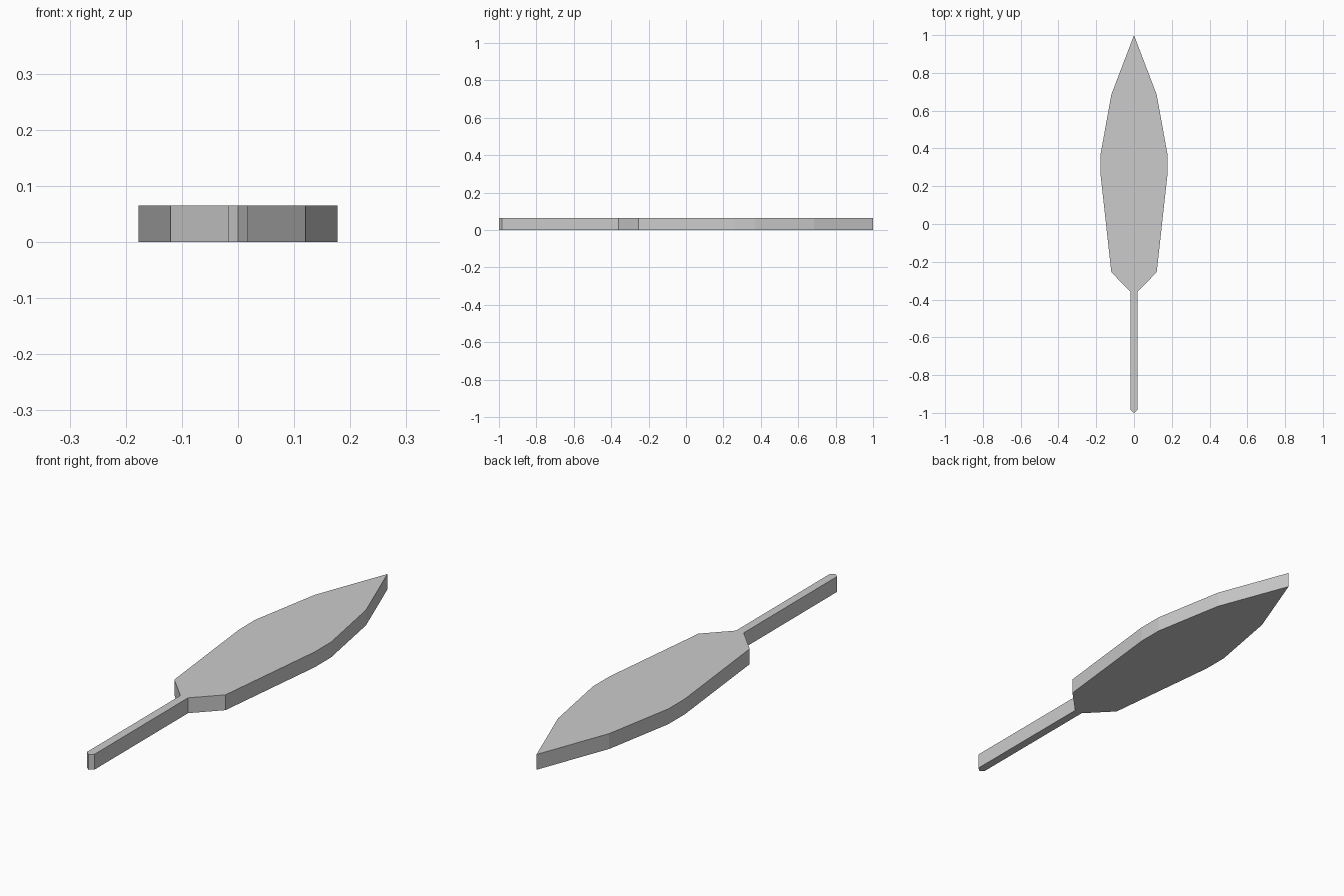
import bpy
import bmesh

THICKNESS = 0.065

cube = bpy.data.objects.get("Cube")
if cube:
    bpy.data.objects.remove(cube, do_unlink=True)

# Plain grey material
grey = bpy.data.materials.new("plain_grey")
grey.use_nodes = True
colour = (0.6, 0.6, 0.6, 1)
grey.diffuse_color = colour
grey.node_tree.nodes["Principled BSDF"].inputs["Base Color"].default_value = colour

# Left half of the outline, from stem point to blade tip
half = [(0, -1), (0.018, -0.985), (0.018, -0.36), (0.12, -0.255),
        (0.177, 0.26), (0.177, 0.37), (0.12, 0.685), (0, 1)]
outline = half + [(-x, y) for x, y in reversed(half[1:-1])]

# Flat leaf blade and stem, extruded from one outline
bm = bmesh.new()
base = bm.faces.new([bm.verts.new((x, y, 0)) for x, y in outline])
solid = bmesh.ops.extrude_face_region(bm, geom=[base], use_keep_orig=True)
top = [v for v in solid["geom"] if isinstance(v, bmesh.types.BMVert)]
bmesh.ops.translate(bm, verts=top, vec=(0, 0, THICKNESS))
bmesh.ops.recalc_face_normals(bm, faces=bm.faces)

mesh = bpy.data.meshes.new("leaf_blade")
bm.to_mesh(mesh)
bm.free()
mesh.materials.append(grey)
leaf = bpy.data.objects.new("leaf_blade", mesh)
bpy.context.collection.objects.link(leaf)
